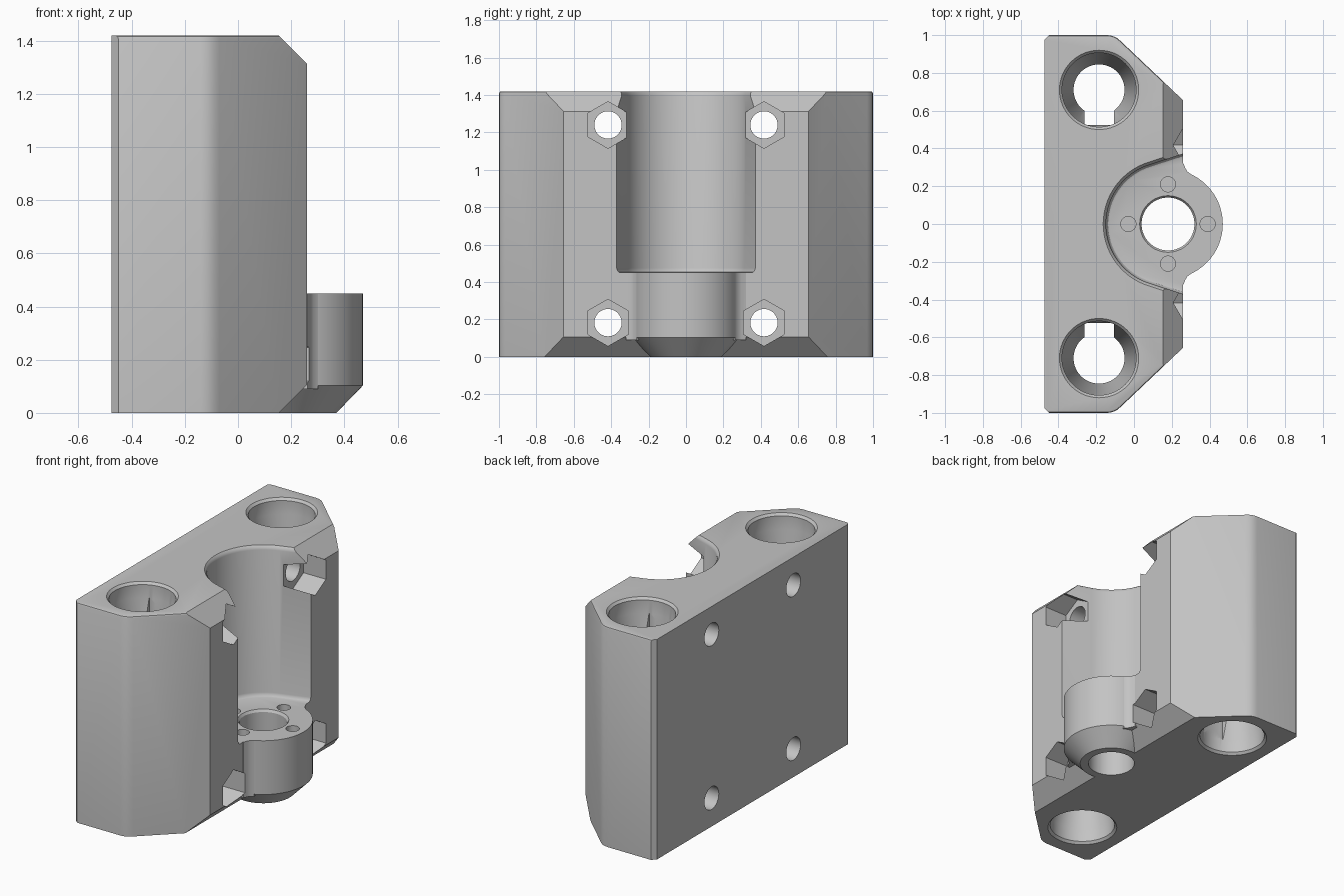
import bpy, bmesh
from math import sin, cos, pi, radians
from mathutils import Matrix, Vector

if "Cube" in bpy.data.objects:
    bpy.data.objects.remove(bpy.data.objects["Cube"])

HEIGHT = 1.42
NUT_X = 0.18                      # axis of the nut housing
ROD_X, ROD_Y = -0.185, 0.71       # axes of the two rod bores


def circle(r, x=0, y=0, n=64):
    return [(x + r * cos(2 * pi * i / n), y + r * sin(2 * pi * i / n)) for i in range(n)]


def mirrored(half):
    """Close a half outline (y > 0) with its mirror image."""
    return half + [(x, -y) for x, y in reversed(half)]


def loft(name, layers, matrix=Matrix()):
    """Solid through a stack of (height, ring of points) layers."""
    bm = bmesh.new()
    rings = [[bm.verts.new((x, y, z)) for x, y in ring] for z, ring in layers]
    n = len(rings[0])
    for a, b in zip(rings, rings[1:]):
        for i in range(n):
            j = (i + 1) % n
            bm.faces.new((a[i], a[j], b[j], b[i]))
    bm.faces.new(rings[0])
    bm.faces.new(rings[-1])
    bmesh.ops.recalc_face_normals(bm, faces=bm.faces)
    bm.transform(matrix)
    mesh = bpy.data.meshes.new(name)
    bm.to_mesh(mesh)
    bm.free()
    obj = bpy.data.objects.new(name, mesh)
    bpy.context.scene.collection.objects.link(obj)
    return obj


def prism(name, ring, low, high, matrix=Matrix()):
    return loft(name, [(low, ring), (high, ring)], matrix)


# Main block: extruded outline with softened top rim and sloped front edges
outline = mirrored([(0.26, 0.655), (-0.07, 0.968), (-0.09, 0.985), (-0.115, 0.996),
                    (-0.14, 1.0), (-0.45, 1.0), (-0.475, 0.975)])
block = prism("carriage_block", outline, 0, HEIGHT)
bm = bmesh.new()
bm.from_mesh(block.data)
for z, slope in ((HEIGHT, 1), (0, -1)):
    bmesh.ops.bisect_plane(bm, geom=bm.verts[:] + bm.edges[:] + bm.faces[:],
                           plane_co=(0.153, 0, z), plane_no=(1, 0, slope), clear_outer=True)
    bmesh.ops.holes_fill(bm, edges=[e for e in bm.edges if e.is_boundary])
bm.normal_update()
rim = [e for e in bm.edges if all(v.co.z > HEIGHT - 0.001 for v in e.verts)
       and -0.44 < (e.verts[0].co.x + e.verts[1].co.x) / 2 < 0.15]
bmesh.ops.bevel(bm, geom=rim, offset=0.012, segments=2, profile=0.5, affect='EDGES')
bmesh.ops.recalc_face_normals(bm, faces=bm.faces)
bm.to_mesh(block.data)
bm.free()

# Nut housing with a conical underside, and the small neck blending it in
adds = [
    loft("nut_housing", [(z, circle(r, NUT_X, n=96))
                         for z, r in ((0, 0.19), (0.103, 0.29), (0.47, 0.29))]),
    prism("housing_neck", mirrored([(0.3, 0.265), (0.283, 0.277), (0.272, 0.295),
                                    (0.262, 0.32), (0.2, 0.32)]), 0.09, 0.47),
]


# Open trough above the housing: an arc with flaring sides
def trough_ring(r):
    angles = [radians(108 + 72 * i / 24) for i in range(25)]
    half = [(NUT_X + r * cos(a), r * sin(a)) for a in angles]
    half[-1] = (NUT_X - r, 0.004)
    x, y = half[0]
    return mirrored([(0.7, y + (0.7 - x) * 0.325)] + half)


cuts = [loft("trough", [(z, trough_ring(r)) for z, r in (
    (0.45, 0.308), (0.453, 0.317), (0.461, 0.324), (0.475, 0.328),
    (1.395, 0.328), (1.41, 0.333), (HEIGHT, 0.343), (1.5, 0.343))])]

# Nut bore and its four blind screw holes
cuts.append(loft("nut_bore", [(z, circle(r, NUT_X)) for z, r in (
    (-0.1, 0.14), (0.435, 0.14), (0.45, 0.15), (0.6, 0.15))]))
for i in range(4):
    a = i * pi / 2
    cuts.append(prism("housing_screw_hole",
                      circle(0.04, NUT_X + 0.21 * cos(a), 0.21 * sin(a), 32), 0.2, 0.6))

# Rod bores tapering towards the middle, each with a slot facing inwards
half_bore = [(-0.1, 0.21), (0, 0.21), (0.015, 0.196), (0.1, 0.196), (0.35, 0.135)]
bore = half_bore + [(HEIGHT - z, r) for z, r in reversed(half_bore)]
along_x = Matrix.Rotation(pi / 2, 4, 'Y')
for side in (-1, 1):
    cuts.append(loft("rod_bore", [(z, circle(r, ROD_X, side * ROD_Y)) for z, r in bore]))
    slot = [(ROD_X + dx, side * y) for dx, y in
            ((-0.078, 0.525), (0.078, 0.525), (0.078, 0.7), (-0.078, 0.7))]
    cuts.append(prism("rod_slot", slot, 0.1, HEIGHT - 0.1))
    # Mounting screws run front to back, with hexagonal nut pockets
    for z in (0.183, 1.24):
        place = Matrix.Translation(Vector((0, side * 0.417, z))) @ along_x
        cuts.append(prism("mounting_hole", circle(0.073, n=40), -0.7, 0.6, place))
        cuts.append(prism("nut_pocket", circle(0.125, n=6), 0.1, 0.6, place))

# Combine everything into one solid and drop the helpers
for parts, mode in ((adds, 'UNION'), (cuts, 'DIFFERENCE')):
    for part in parts:
        part.hide_render = True
        mod = block.modifiers.new(part.name, 'BOOLEAN')
        mod.operation = mode
        mod.solver = 'EXACT'
        mod.object = part
bpy.context.view_layer.update()
solid = bpy.data.meshes.new_from_object(
    block.evaluated_get(bpy.context.evaluated_depsgraph_get()))
block.modifiers.clear()
block.data = solid
for part in adds + cuts:
    bpy.data.objects.remove(part)

# Single plastic colour
grey = bpy.data.materials.new("light_grey_plastic")
grey.use_nodes = True
colour = (0.55, 0.55, 0.55, 1)
grey.diffuse_color = colour
grey.node_tree.nodes["Principled BSDF"].inputs["Base Color"].default_value = colour
solid.materials.clear()
solid.materials.append(grey)

bpy.ops.object.select_all(action='DESELECT')
block.select_set(True)
bpy.context.view_layer.objects.active = block
bpy.ops.object.shade_smooth_by_angle(angle=radians(30))
